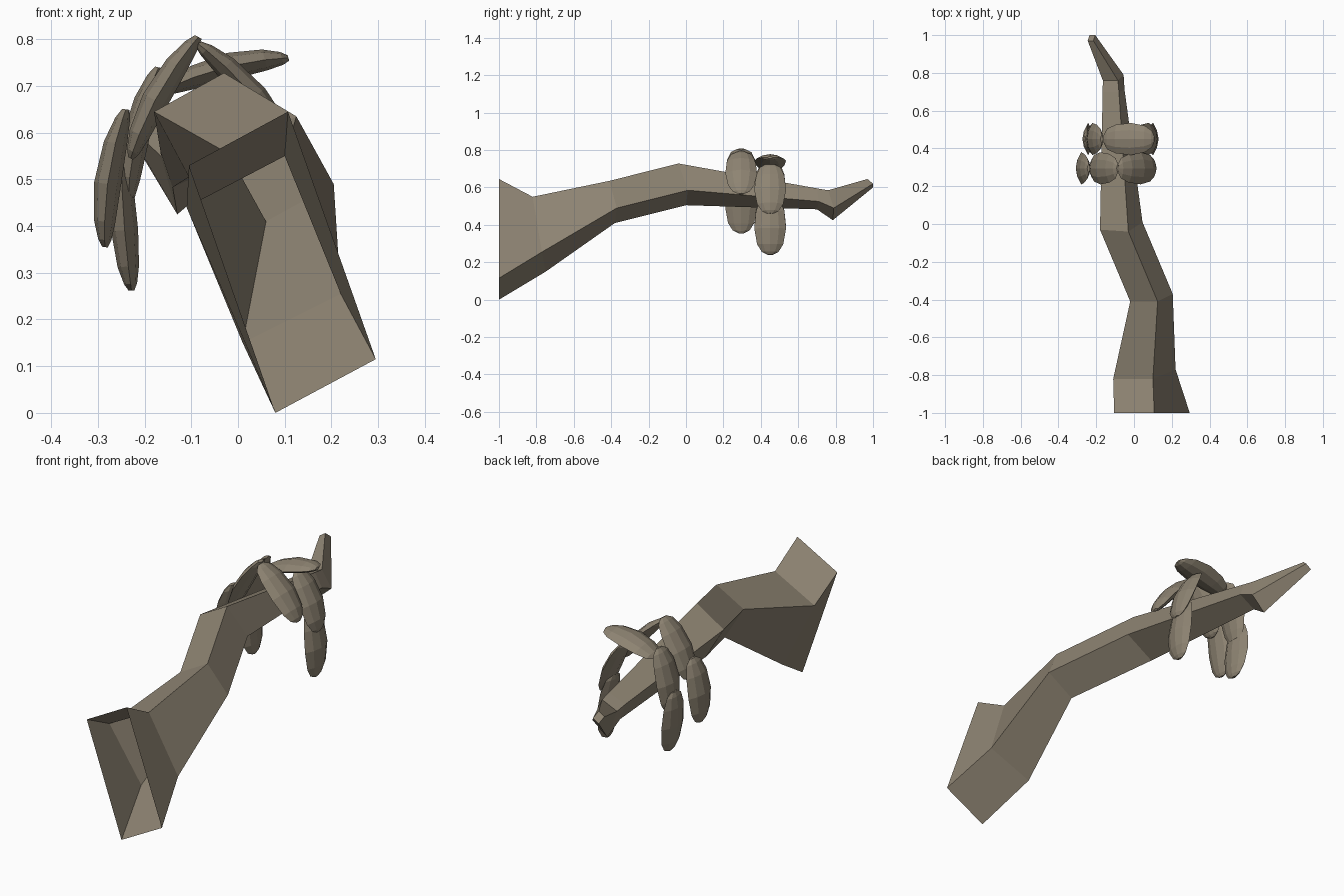
import bpy, bmesh
from mathutils import Vector

cube = bpy.data.objects.get("Cube")
if cube:
    bpy.data.objects.remove(cube, do_unlink=True)

# Single weathered wood colour
wood = bpy.data.materials.new("weathered_wood")
wood.use_nodes = True
wood.diffuse_color = (0.27, 0.23, 0.17, 1)
bsdf = next(n for n in wood.node_tree.nodes if n.type == 'BSDF_PRINCIPLED')
bsdf.inputs["Base Color"].default_value = wood.diffuse_color
bsdf.inputs["Roughness"].default_value = 0.9


def loft(name, rings, cap_start, cap_end):
    """Skin a list of equal-sized rings of points into a flat-shaded object."""
    bm = bmesh.new()
    loops = [[bm.verts.new(p) for p in ring] for ring in rings]
    count = len(loops[0])
    for a, b in zip(loops, loops[1:]):
        for i in range(count):
            j = (i + 1) % count
            bm.faces.new((a[i], a[j], b[j], b[i]))
    if cap_start:
        bm.faces.new(loops[0])
    if cap_end:
        bm.faces.new(loops[-1])
    bmesh.ops.recalc_face_normals(bm, faces=bm.faces)
    mesh = bpy.data.meshes.new(name)
    bm.to_mesh(mesh)
    bm.free()
    mesh.materials.append(wood)
    obj = bpy.data.objects.new(name, mesh)
    bpy.context.collection.objects.link(obj)
    return obj


# Crooked branch: four-sided rings (top right, bottom right, bottom left, top left),
# left open at the thick end
branch_rings = [
    [(.107, -1, .645), (.295, -1, .115), (.08, -1, 0), (-.105, -1, .53)],
    [(.10, -.82, .55), (.22, -.77, .255), (.01, -.75, .15), (-.11, -.82, .44)],
    [(.125, -.41, .635), (.205, -.37, .49), (.06, -.38, .41), (-.02, -.41, .555)],
    [(-.03, -.04, .728), (.045, .01, .585), (-.105, 0, .505), (-.18, -.03, .645)],
    [(-.08, .70, .595), (-.05, .71, .525), (-.14, .70, .483), (-.166, .70, .56)],
    [(-.085, .76, .585), (-.055, .79, .49), (-.13, .785, .425), (-.165, .76, .55)],
    [(-.215, .97, .645), (-.205, 1, .62), (-.235, 1, .60), (-.245, .97, .625)],
]
loft("branch", branch_rings, False, True)

# Leaf outline: position along length, half width, half thickness
LEAF = [(0, .022, .008), (.07, .055, .016), (.25, .076, .025), (.55, .085, .029),
        (.82, .07, .023), (.95, .045, .014), (1, .015, .006)]
SECTION = [(1, 0), (.55, .7), (0, 1), (-.55, .7), (-1, 0), (-.55, -.7), (0, -1), (-.55 * -1, -.7)]


def leaf(name, y, start, end, bow=.015):
    """Ridged almond leaf running from start to end in the x-z plane."""
    a = Vector((start[0], y, start[1]))
    b = Vector((end[0], y, end[1]))
    across = Vector((0, 1, 0))
    out = (b - a).normalized().cross(across)
    if out.dot((a + b) / 2 - Vector((-.07, y, .6))) < 0:
        out = -out
    rings = []
    for t, w, h in LEAF:
        centre = a.lerp(b, t) + out * bow * (4 * t * (1 - t))
        rings.append([centre + across * w * u + out * h * v for u, v in SECTION])
    loft(name, rings, True, True)


# Front cluster of leaves
FRONT = .295
leaf("front_leaf_upper_right", FRONT, (-.085, .805), (-.23, .545))
leaf("front_leaf_left", FRONT, (-.085, .79), (.115, .565))
leaf("front_leaf_hanging", FRONT, (-.24, .65), (-.285, .355))

# Back cluster of leaves
BACK = .45
leaf("back_leaf_top", BACK, (-.16, .69), (.108, .76))
leaf("back_leaf_left", BACK, (0, .725), (.115, .46))
leaf("back_leaf_left_hanging", BACK, (.07, .55), (.1, .24))
leaf("back_leaf_right", BACK, (-.17, .74), (-.235, .45))
leaf("back_leaf_right_hanging", BACK, (-.25, .55), (-.228, .262), .005)
